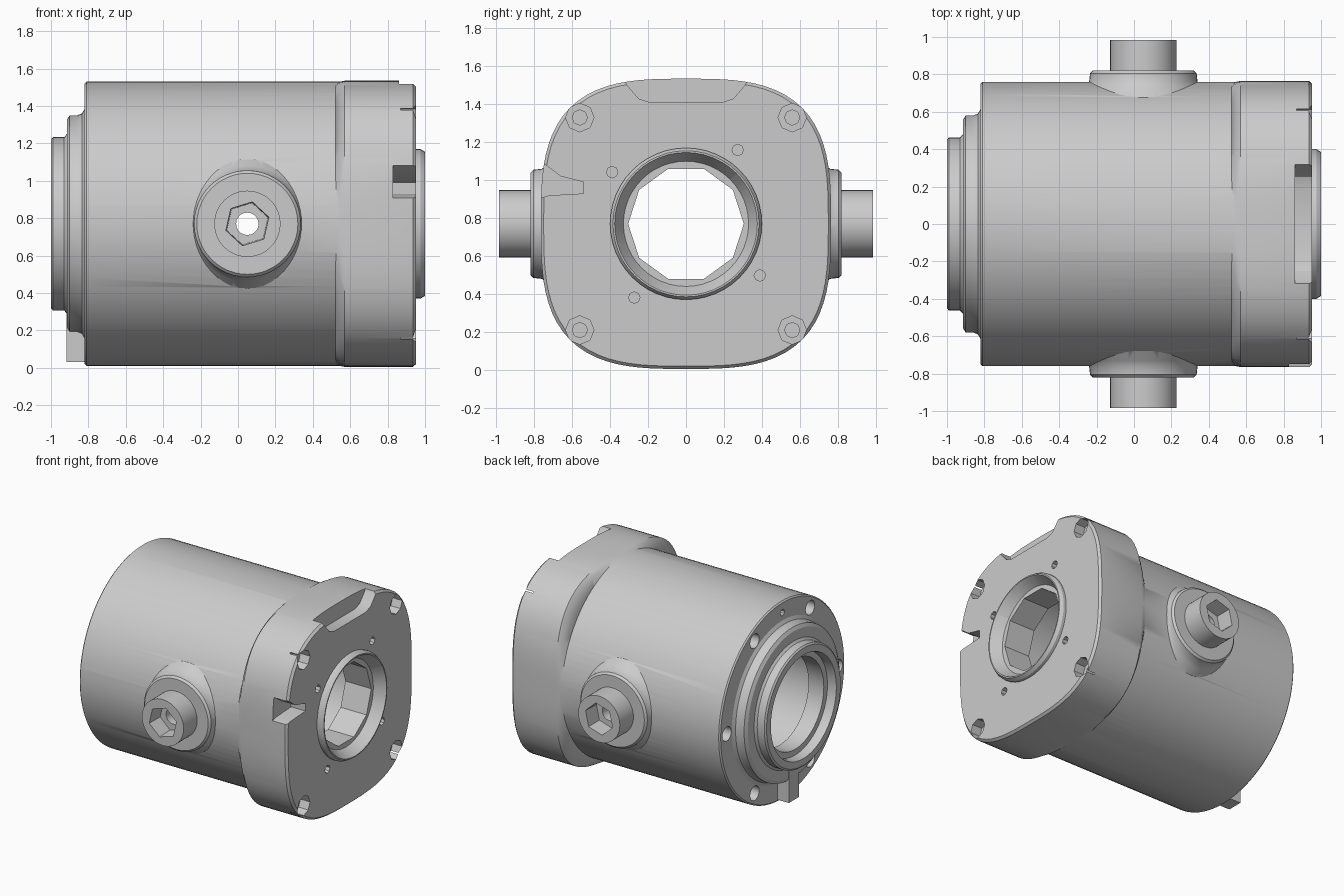
import bpy, bmesh, math
from mathutils import Matrix, Vector

cube = bpy.data.objects.get("Cube")
if cube:
    bpy.data.objects.remove(cube, do_unlink=True)

CZ = 0.77                      # height of the main axis
R = 0.76                       # housing radius
PORT_X = 0.05

metal = bpy.data.materials.new("cast grey")
metal.use_nodes = True
grey = (0.6, 0.6, 0.6, 1)
metal.diffuse_color = grey
metal.node_tree.nodes["Principled BSDF"].inputs["Base Color"].default_value = grey


def finish(name, bm):
    bmesh.ops.recalc_face_normals(bm, faces=bm.faces)
    mesh = bpy.data.meshes.new(name)
    bm.to_mesh(mesh)
    bm.free()
    mesh.materials.append(metal)
    ob = bpy.data.objects.new(name, mesh)
    bpy.context.collection.objects.link(ob)
    return ob


def loft(name, rings):
    """Skin a list of equal point rings and cap both ends."""
    bm = bmesh.new()
    rows = [[bm.verts.new(p) for p in ring] for ring in rings]
    n = len(rows[0])
    for a, b in zip(rows, rows[1:]):
        for i in range(n):
            j = (i + 1) % n
            bm.faces.new((a[i], a[j], b[j], b[i]))
    bm.faces.new(rows[0])
    bm.faces.new(rows[-1])
    return finish(name, bm)


def ring(x, r, n, power=2):
    """Circle or rounded square around the main axis."""
    pts = []
    for i in range(n):
        a = 2 * math.pi * i / n
        c, s = math.cos(a), math.sin(a)
        k = r / (abs(c) ** power + abs(s) ** power) ** (1 / power)
        pts.append((x, k * c, CZ + k * s))
    return pts


def lathe(name, profile, n=96):
    return loft(name, [ring(x, r, n) for x, r in profile])


def port_lathe(name, profile, side, n=48, turn=0):
    """Profile of (distance along y, radius) around a side port axis."""
    rings = []
    for d, r in profile:
        angles = [2 * math.pi * i / n + turn for i in range(n)]
        rings.append([(PORT_X + r * math.cos(a), side * d, CZ + r * math.sin(a)) for a in angles])
    return loft(name, rings)


def drill(x0, x1, y, z, r, n=16):
    ob = lathe("hole_cutter", [(x0, r), (x1, r)], n)
    ob.data.transform(Matrix.Translation((0, y, z)))
    return ob


def prism(name, points, x0, x1):
    """Outline of (y, z) points extruded along x."""
    return loft(name, [[(x, y, z) for y, z in points] for x in (x0, x1)])


def combine(target, parts, operation):
    for part in parts:
        mod = target.modifiers.new("combine", 'BOOLEAN')
        mod.operation = operation
        mod.solver = 'EXACT'
        mod.object = part
        bpy.context.view_layer.objects.active = target
        bpy.ops.object.modifier_apply(modifier=mod.name)
        bpy.data.objects.remove(part, do_unlink=True)


# Round housing with the stepped rear spigot
housing = lathe("housing", [
    (-1.0, 0.45), (-0.99, 0.463), (-0.93, 0.463), (-0.915, 0.48), (-0.915, 0.555),
    (-0.90, 0.58), (-0.86, 0.58), (-0.835, 0.59), (-0.82, 0.615),
    (-0.82, 0.75), (-0.81, R), (0.70, R)])

# Rounded square mounting flange
flange = loft("flange", [ring(x, r, 96, p) for x, r, p in (
    (0.52, 0.755, 2.05), (0.545, 0.76, 2.7), (0.57, 0.765, 3.1),
    (0.935, 0.765, 3.1), (0.952, 0.75, 3.1))])
rim = lathe("front_rim", [(0.90, 0.40), (0.975, 0.40), (1.0, 0.385), (1.0, 0.30)], 48)
key = prism("locating_key", [(-0.06, 0.03), (0.06, 0.03), (0.06, 0.30), (-0.06, 0.30)], -0.917, -0.78)

# Side ports: flared boss and tube
ports = []
for side in (-1, 1):
    ports.append(port_lathe("port_boss", [
        (0.45, 0.36), (0.68, 0.345), (0.73, 0.31), (0.76, 0.29),
        (0.805, 0.285), (0.82, 0.27)], side))
    ports.append(port_lathe("port_tube", [(0.5, 0.177), (0.985, 0.177)], side))
combine(housing, [flange, rim, key] + ports, 'UNION')

# Main bore
cutters = [
    lathe("bore_cutter", [
        (-1.05, 0.41), (-0.97, 0.39), (-0.93, 0.39), (-0.93, 0.345), (-0.80, 0.345),
        (-0.80, 0.45), (0.70, 0.45), (0.70, 0.31)]),
    lathe("neck_cutter", [(0.60, 0.305), (0.95, 0.305)], 10),
    lathe("seat_cutter", [(0.92, 0.33), (1.05, 0.405)], 48),
]

# Port bores with hexagonal sockets
for side in (-1, 1):
    cutters.append(port_lathe("port_bore", [(0.3, 0.06), (1.1, 0.06)], side, 20))
    cutters.append(port_lathe("port_socket", [(0.86, 0.115), (1.1, 0.125)], side, 6, 0.3))

# Corner bolt holes, counterbored
for sy in (-1, 1):
    for sz in (-1, 1):
        cutters.append(drill(0.87, 1.1, sy * 0.56, sz * 0.56, 0.075, 8))
        cutters.append(drill(0.72, 1.0, sy * 0.56, sz * 0.56, 0.04, 8))

# Small tapped holes around the front rim
for i in range(4):
    a = math.radians(55 + 90 * i)
    cutters.append(drill(0.85, 1.1, 0.475 * math.cos(a), 0.475 * math.sin(a), 0.03, 8))

# Rear ring of bolt holes and a small pin hole
for i in range(6):
    a = math.radians(60 * i)
    cutters.append(drill(-1.1, -0.66, 0.675 * math.cos(a), 0.675 * math.sin(a), 0.055))
cutters.append(drill(-1.1, -0.74, 0, 0.675, 0.025, 10))

# Scalloped relief at the top and clamp slot at the side of the flange
cutters.append(prism("top_relief", [
    (-0.36, 1.6), (-0.31, 1.50), (-0.25, 1.43), (-0.19, 1.41),
    (0.19, 1.41), (0.25, 1.43), (0.31, 1.50), (0.36, 1.6)], 0.86, 1.1))
cutters.append(prism("side_slot", [
    (-0.9, 0.87), (-0.72, 0.92), (-0.54, 0.93), (-0.54, 0.99),
    (-0.66, 1.02), (-0.74, 1.08), (-0.9, 1.09)], 0.83, 1.1))
combine(housing, cutters, 'DIFFERENCE')

# Smooth shading with crisp machined edges
bpy.ops.object.select_all(action='DESELECT')
housing.select_set(True)
bpy.context.view_layer.objects.active = housing
bpy.ops.object.shade_smooth_by_angle(angle=math.radians(30))
